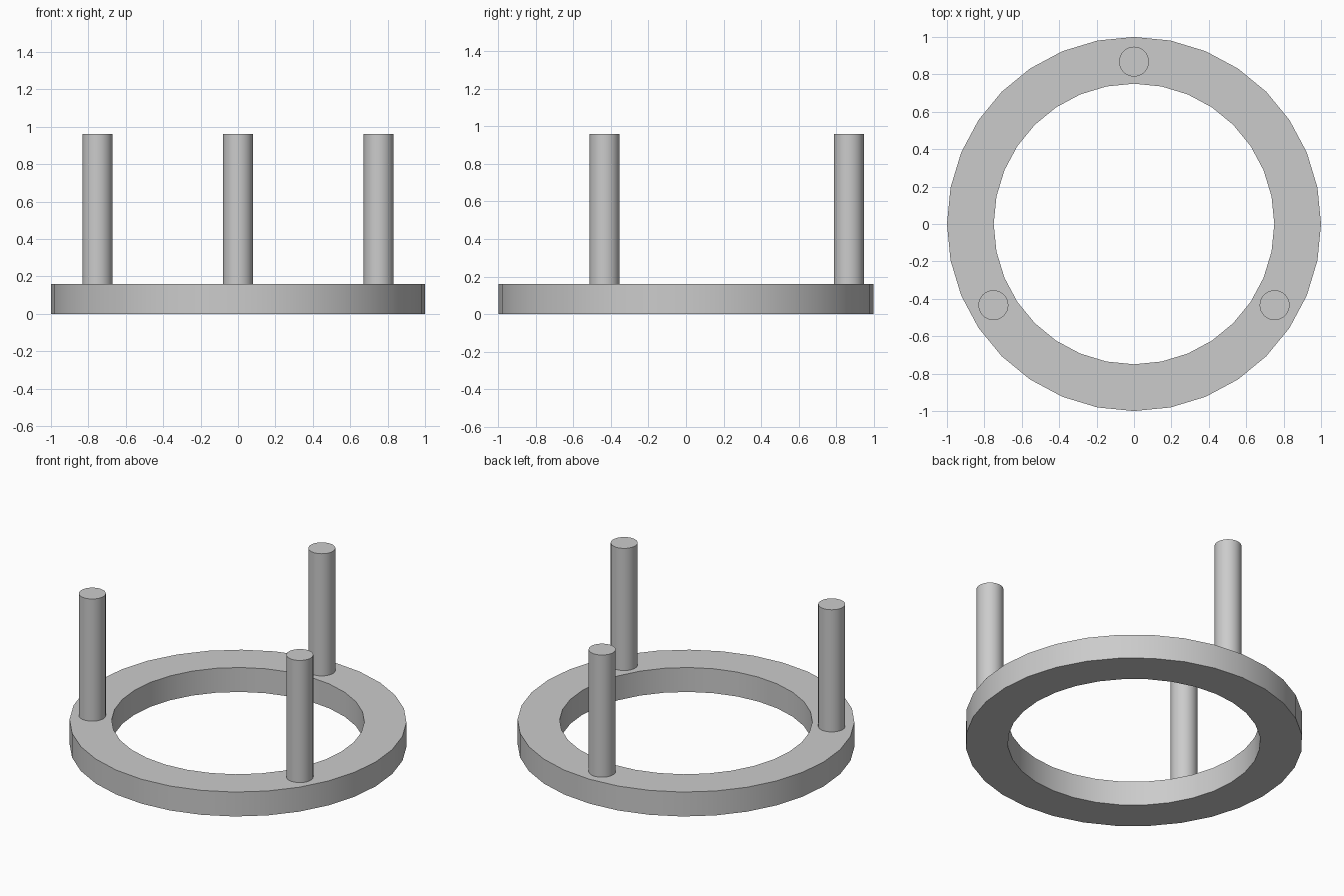
import bpy
import bmesh
from math import sin, cos, radians, tau

cube = bpy.data.objects.get("Cube")
if cube:
    bpy.data.objects.remove(cube, do_unlink=True)

SIDES = 32
RING_HEIGHT = 0.16
POST_TOP = 0.96
POST_RADIUS = 0.08
POST_ORBIT = 0.868

grey = bpy.data.materials.new("light grey")
grey.use_nodes = True
colour = (0.6, 0.6, 0.6, 1)
grey.diffuse_color = colour
grey.node_tree.nodes["Principled BSDF"].inputs["Base Color"].default_value = colour


def finish(obj, name):
    """Name the part, colour it and smooth its curved walls."""
    obj.name = name
    obj.data.materials.append(grey)
    bpy.ops.object.select_all(action='DESELECT')
    obj.select_set(True)
    bpy.context.view_layer.objects.active = obj
    bpy.ops.object.shade_smooth_by_angle(angle=radians(30))


# Base ring: a rectangular profile joined around the centre
profile = [(1, 0), (1, RING_HEIGHT), (0.75, RING_HEIGHT), (0.75, 0)]
bm = bmesh.new()
loops = []
for i in range(SIDES):
    a = tau * i / SIDES
    loops.append([bm.verts.new((r * cos(a), r * sin(a), z)) for r, z in profile])
for i, here in enumerate(loops):
    after = loops[(i + 1) % SIDES]
    for j in range(4):
        k = (j + 1) % 4
        bm.faces.new((here[j], after[j], after[k], here[k]))
bmesh.ops.recalc_face_normals(bm, faces=bm.faces)
mesh = bpy.data.meshes.new("base_ring")
bm.to_mesh(mesh)
bm.free()
ring = bpy.data.objects.new("base_ring", mesh)
bpy.context.collection.objects.link(ring)
finish(ring, "base_ring")

# Three upright posts, evenly spaced on the ring
for name, angle in (("back_post", 90), ("right_post", 210), ("left_post", 330)):
    a = radians(angle)
    bpy.ops.mesh.primitive_cylinder_add(
        vertices=SIDES, radius=POST_RADIUS, depth=POST_TOP - RING_HEIGHT,
        location=(POST_ORBIT * cos(a), POST_ORBIT * sin(a), (POST_TOP + RING_HEIGHT) / 2))
    finish(bpy.context.object, name)
